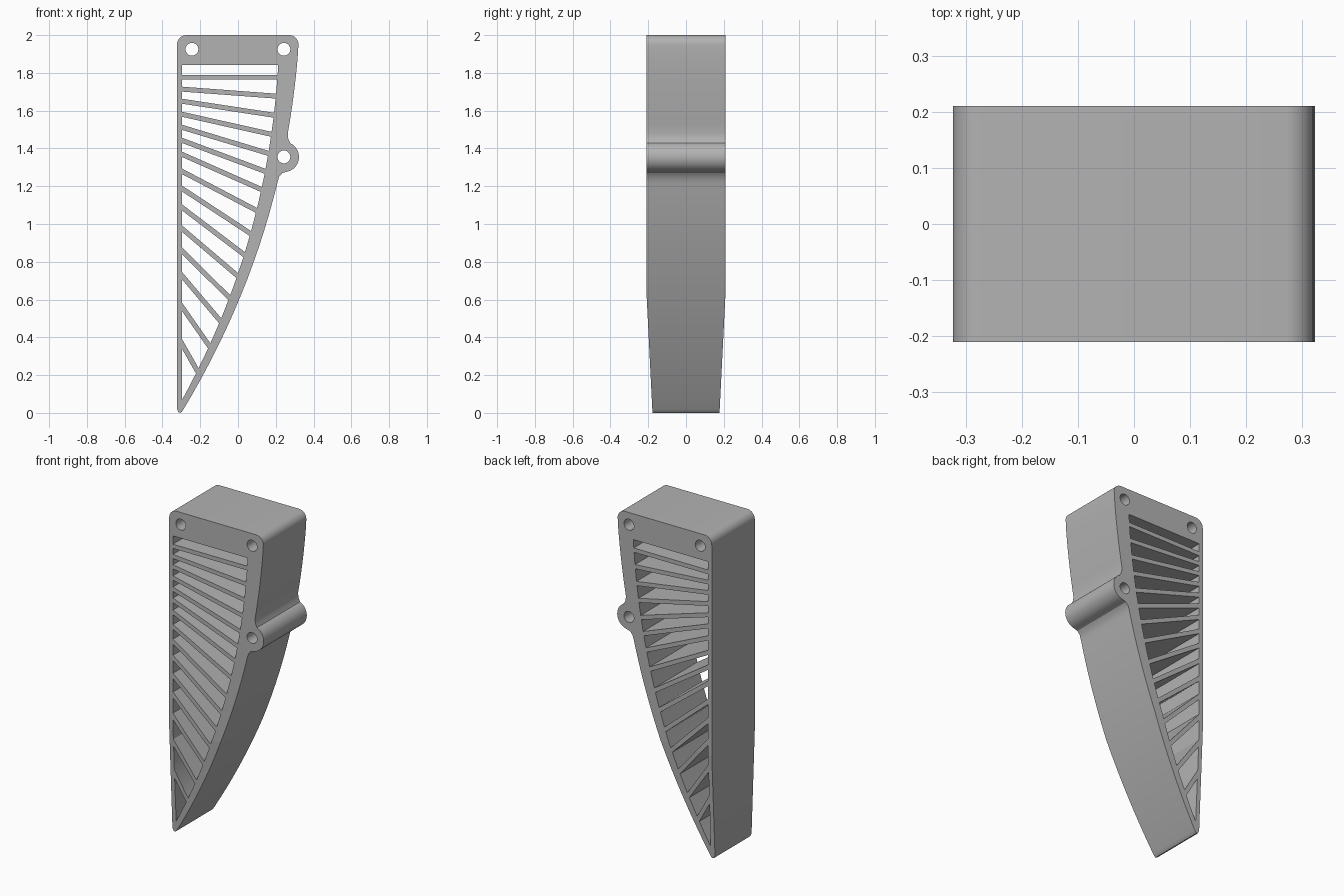
import bpy, bmesh
from math import sin, cos, pi, radians, hypot
from mathutils import Matrix

cube = bpy.data.objects.get("Cube")
if cube:
    bpy.data.objects.remove(cube)

HALF_DEPTH = 0.21
WALL_X = -0.297        # inner face of the straight wall
SLAT = 0.026           # slat thickness
LUG = (0.243, 1.355)


def outer(z):
    """Curved outer edge as x for a height."""
    return -0.3 + 0.6 * z - 0.15 * z * z + 0.0107 * z * (z - 0.59) * (z - 1.19)


def inner(z):
    return outer(z) - 0.035 - 0.035 * z


def arc(centre, r, a, b, n):
    angles = [radians(a + (b - a) * i / n) for i in range(n + 1)]
    return [(centre[0] + r * cos(t), centre[1] + r * sin(t)) for t in angles]


def curve_points(edge, z0, z1, n):
    return [(edge(z0 + (z1 - z0) * i / n), z0 + (z1 - z0) * i / n) for i in range(n + 1)]


def slat_edge(left, right, side):
    """Heights where one face of a slat meets the wall and the curved rim."""
    slope = (right - left) / (inner(right) - WALL_X)
    start = left + side * SLAT / 2 * hypot(1, slope)
    lo, hi = 0.0, 2.0
    for _ in range(40):
        mid = (lo + hi) / 2
        if mid < start + slope * (inner(mid) - WALL_X):
            lo = mid
        else:
            hi = mid
    return start, lo


# Outer silhouette: rounded top, curved rim with a lug, rounded tip
outline = arc((-0.273, 1.95), 0.05, 180, 90, 8)
outline += arc((0.27, 1.95), 0.05, 90, 0, 8)
outline += curve_points(outer, 1.88, 1.48, 8)
outline += [(0.266, 1.452)] + arc(LUG, 0.08, 65, -80, 20)
outline += [(0.235, 1.27), (0.218, 1.25)]
outline += curve_points(outer, 1.22, 0.02, 28)
outline += [(-0.297, 0.006), (-0.305, 0), (-0.315, 0.003), (-0.323, 0.02)]

# Bolt holes
loops = [outline]
for centre in ((-0.244, 1.925), (0.243, 1.925), LUG):
    loops.append(arc(centre, 0.034, 0, 345, 23))

# Openings between the fanned slats: heights at wall and at rim
left_z = [1.777, 1.714, 1.65, 1.581, 1.512, 1.443, 1.369, 1.279,
          1.188, 1.088, 0.976, 0.859, 0.727, 0.562, 0.366]
right_z = [1.777, 1.677, 1.576, 1.475, 1.374, 1.279, 1.183, 1.072,
           0.95, 0.838, 0.727, 0.61, 0.488, 0.355, 0.223]
top = (1.841, 1.841)
for left, right in zip(left_z, right_z):
    low = slat_edge(left, right, 1)
    loops.append([(WALL_X, top[0]), (WALL_X, low[0])] + curve_points(inner, low[1], top[1], 4))
    top = slat_edge(left, right, -1)
loops.append([(WALL_X, top[0])] + curve_points(inner, 0.07, top[1], 4))

# Extrude the pierced profile
curve = bpy.data.curves.new("bracket_profile", "CURVE")
curve.dimensions = "2D"
curve.fill_mode = "BOTH"
curve.extrude = HALF_DEPTH
for loop in loops:
    spline = curve.splines.new("POLY")
    spline.points.add(len(loop) - 1)
    for point, (x, z) in zip(spline.points, loop):
        point.co = (x, z, 0, 1)
    spline.use_cyclic_u = True
profile = bpy.data.objects.new("bracket_profile", curve)
bpy.context.collection.objects.link(profile)
graph = bpy.context.evaluated_depsgraph_get()
mesh = bpy.data.meshes.new_from_object(profile.evaluated_get(graph))
mesh.name = "slatted_bracket"
bpy.data.objects.remove(profile)

# Stand it up and thin the lower part towards the tip
TAPER_Z = 0.65
bm = bmesh.new()
bm.from_mesh(mesh)
bm.transform(Matrix.Rotation(pi / 2, 4, "X"))
bmesh.ops.remove_doubles(bm, verts=bm.verts, dist=1e-5)
bmesh.ops.bisect_plane(bm, geom=bm.verts[:] + bm.edges[:] + bm.faces[:],
                       plane_co=(0, 0, TAPER_Z), plane_no=(0, 0, 1))
for v in bm.verts:
    if v.co.z < TAPER_Z:
        v.co.y *= 1 - 0.155 * (TAPER_Z - v.co.z) / TAPER_Z
bmesh.ops.recalc_face_normals(bm, faces=bm.faces)
bm.to_mesh(mesh)
bm.free()

grey = bpy.data.materials.new("plain_grey")
grey.use_nodes = True
colour = (0.45, 0.45, 0.45, 1)
grey.diffuse_color = colour
grey.node_tree.nodes["Principled BSDF"].inputs["Base Color"].default_value = colour
mesh.materials.clear()
mesh.materials.append(grey)

bracket = bpy.data.objects.new("slatted_bracket", mesh)
bpy.context.collection.objects.link(bracket)
bpy.context.view_layer.objects.active = bracket
bracket.select_set(True)
bpy.ops.object.shade_smooth_by_angle(angle=radians(30))
# Keep the front and back plates flat
for face in mesh.polygons:
    face.material_index = 0
    if abs(face.normal.y) > 0.9:
        face.use_smooth = False
